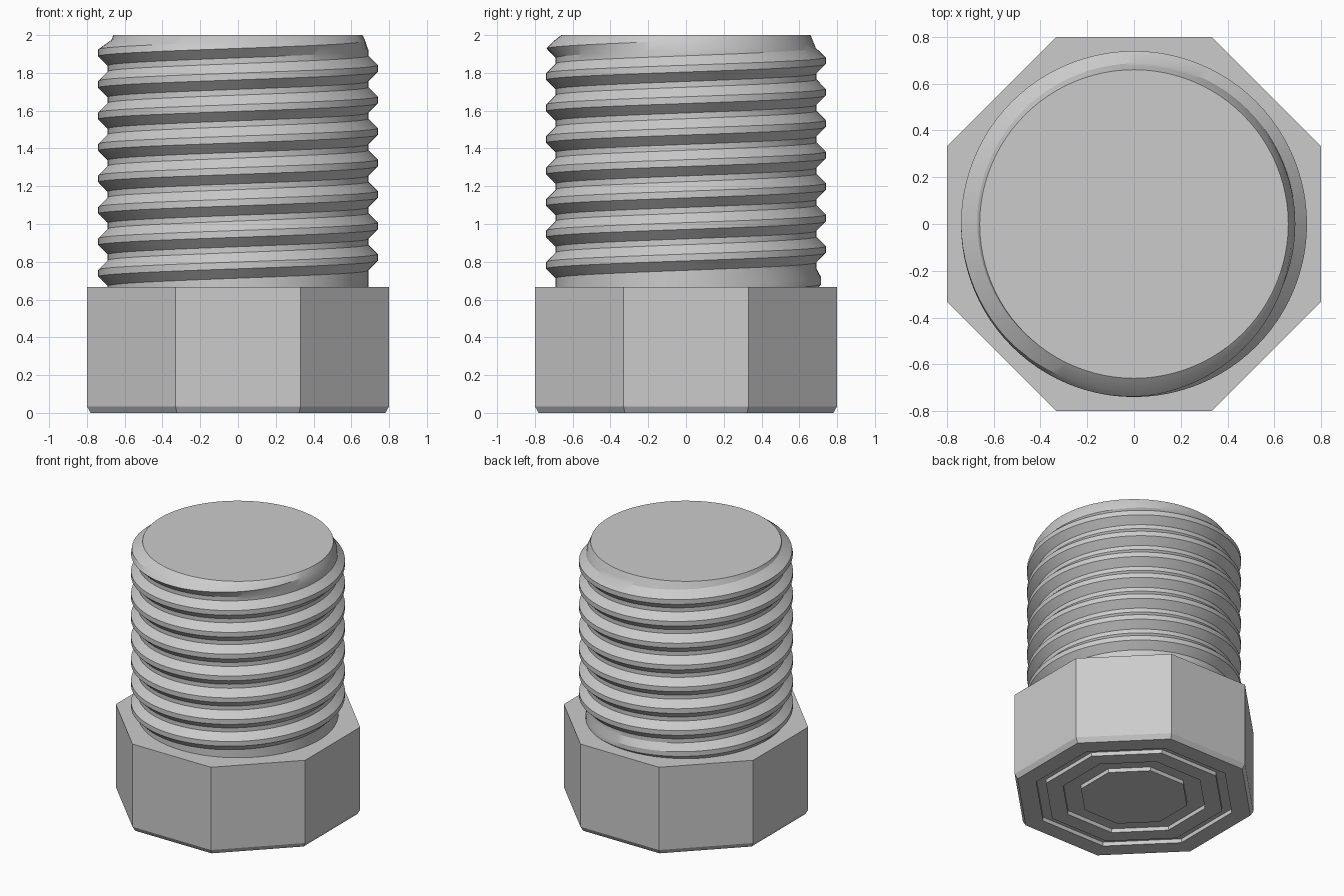
import bpy, bmesh, math

if "Cube" in bpy.data.objects:
    bpy.data.objects.remove(bpy.data.objects["Cube"])

# One plain grey metal
metal = bpy.data.materials.new("grey metal")
metal.use_nodes = True
GREY = (0.6, 0.6, 0.6, 1)
metal.diffuse_color = GREY
metal.node_tree.nodes["Principled BSDF"].inputs["Base Color"].default_value = GREY

HEAD_TOP, TOP = 0.667, 2.0


def clamp(v, lo=0.0, hi=1.0):
    return max(lo, min(hi, v))


def finish(bm, name):
    bmesh.ops.recalc_face_normals(bm, faces=bm.faces[:])
    mesh = bpy.data.meshes.new(name)
    bm.to_mesh(mesh)
    bm.free()
    mesh.materials.append(metal)
    obj = bpy.data.objects.new(name, mesh)
    bpy.context.collection.objects.link(obj)
    return obj


# Octagonal head: stacked rings from the grooved underside up to the top
def build_head():
    depth = 0.03
    profile = [(0.355, 0), (0.355, depth), (0.475, depth), (0.475, 0),
               (0.59, 0), (0.59, depth), (0.655, depth), (0.655, 0),
               (0.78, 0), (0.8, 0.035), (0.8, HEAD_TOP)]
    bm = bmesh.new()
    rings = []
    for flat, z in profile:
        r = flat / math.cos(math.pi / 8)
        angles = [(i + 0.5) * math.pi / 4 for i in range(8)]
        rings.append([bm.verts.new((r * math.cos(a), r * math.sin(a), z)) for a in angles])
    for low, high in zip(rings, rings[1:]):
        for i in range(8):
            j = (i + 1) % 8
            bm.faces.new((low[i], low[j], high[j], high[i]))
    bm.faces.new(rings[0])
    bm.faces.new(rings[-1])
    return finish(bm, "octagonal_head")


# Threaded shank: a helical ribbon of the thread section, trimmed at both ends
def build_shank():
    pitch, steps, turns = 1 / 6, 96, 12
    root, height = 0.69, 0.05
    bottom = HEAD_TOP - 0.017
    section = [(-0.068, 0), (-0.018, 1), (0.018, 1), (0.068, 0), (pitch - 0.068, 0)]
    bm = bmesh.new()
    columns = []
    for m in range(-2 * steps, (turns - 2) * steps + 1):
        angle = math.tau * m / steps
        crest = 0.656 + pitch * m / steps
        # Thread runs in above the head and runs out below the end
        fade = clamp((crest - HEAD_TOP) / 0.06) * clamp((1.99 - crest) / 0.04)
        column = []
        for offset, raised in section:
            # The last point is the first point of the next turn
            z = clamp(crest + offset, bottom, TOP)
            base = root - 0.03 * clamp((z - 1.925) / 0.075)
            r = min(base + raised * height * fade, 0.66 + 1.3 * (TOP - z))
            column.append(bm.verts.new((r * math.cos(angle), r * math.sin(angle), z)))
        columns.append(column)
    for a, b in zip(columns, columns[1:]):
        for k in range(len(section) - 1):
            bm.faces.new((a[k], b[k], b[k + 1], a[k + 1]))
    bmesh.ops.remove_doubles(bm, verts=bm.verts[:], dist=0.0002)
    # Flat end caps
    for level in (bottom, TOP):
        ring = [v for v in bm.verts if abs(v.co.z - level) < 1e-5]
        ring.sort(key=lambda v: math.atan2(v.co.y, v.co.x))
        bm.faces.new(ring)
    return finish(bm, "threaded_shank")


build_head()
shank = build_shank()
bpy.ops.object.select_all(action="DESELECT")
shank.select_set(True)
bpy.context.view_layer.objects.active = shank
bpy.ops.object.shade_smooth_by_angle(angle=math.radians(25))
